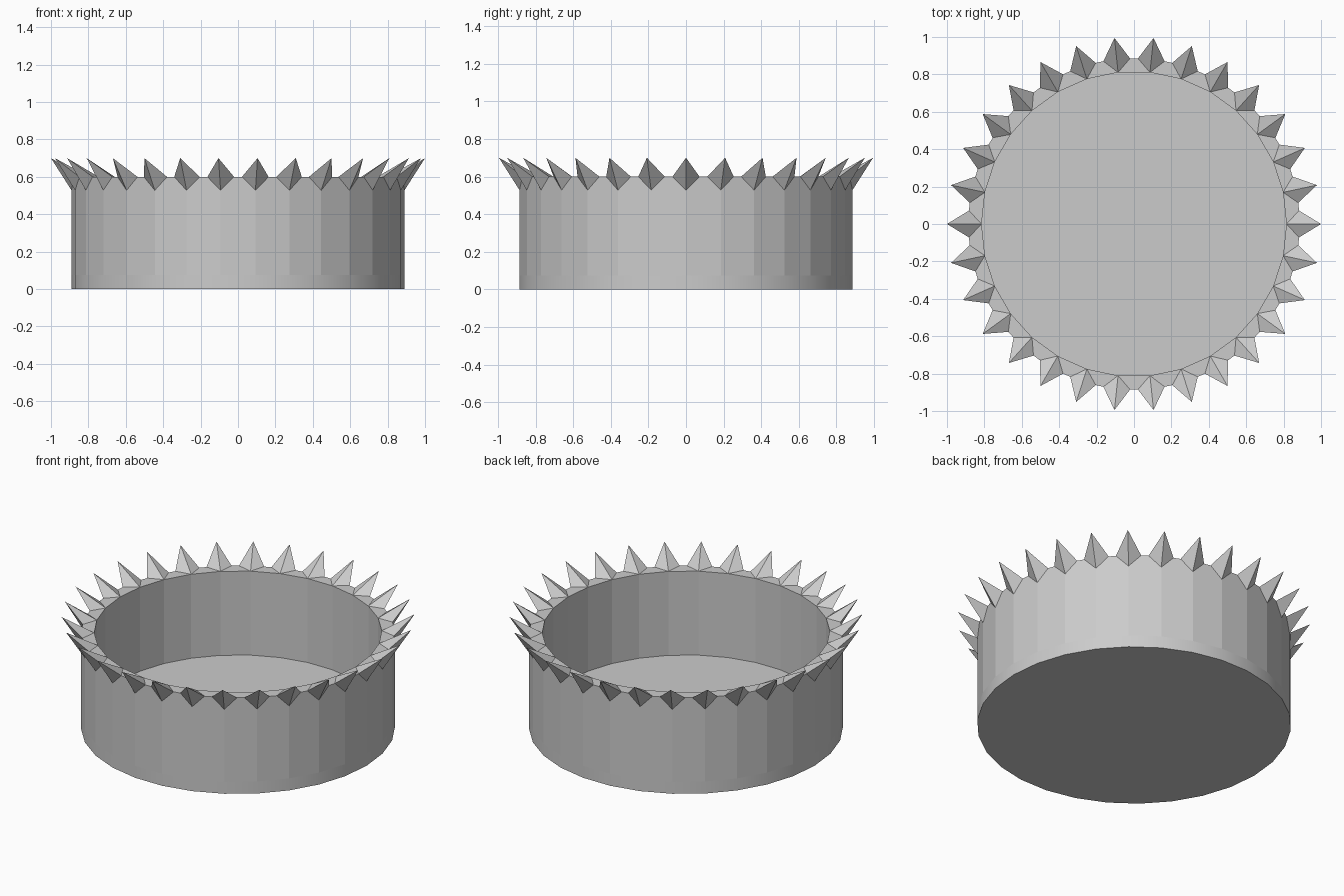
import bpy, bmesh
from math import sin, cos, pi
from mathutils import Vector

if "Cube" in bpy.data.objects:
    bpy.data.objects.remove(bpy.data.objects["Cube"])

N = 30                      # wall sides and spikes
R, RI, H = 0.89, 0.815, 0.6  # outer radius, inner radius, rim height
FLOOR, CUT = 0.075, 0.072   # floor thickness, corner cut for spikes

bm = bmesh.new()


def ring(r, z):
    return [bm.verts.new((r * cos(2 * pi * i / N), r * sin(2 * pi * i / N), z))
            for i in range(N)]


base = ring(R, 0)
band = ring(R, FLOOR)
low = ring(R, H - CUT)       # lower corner of each spike
inner = ring(RI, H)          # inner corner of each spike
floor = ring(RI, FLOOR)
tips = ring(1.0, 0.7)

# side corners of the spikes, lying on the outer rim edges
rim = [Vector((R * cos(2 * pi * i / N), R * sin(2 * pi * i / N), H)) for i in range(N)]
left, right = [], []
for i in range(N):
    nxt, prv = rim[(i + 1) % N] - rim[i], rim[i - 1] - rim[i]
    left.append(bm.verts.new(rim[i] + nxt.normalized() * CUT))
    right.append(bm.verts.new(rim[i] + prv.normalized() * CUT))

# bottom and inner floor
bm.faces.new(base[::-1])
bm.faces.new(floor)

for i in range(N):
    j = (i + 1) % N
    # rounded-looking foot band
    bm.faces.new((base[i], base[j], band[j], band[i])).smooth = True
    # outer wall, rim and inner wall
    bm.faces.new((band[i], band[j], low[j], right[j], left[i], low[i]))
    bm.faces.new((left[i], right[j], inner[j], inner[i]))
    bm.faces.new((inner[i], inner[j], floor[j], floor[i]))
    # spike
    loop = (low[i], left[i], inner[i], right[i])
    for k in range(4):
        bm.faces.new((loop[k], loop[(k + 1) % 4], tips[i]))

bmesh.ops.recalc_face_normals(bm, faces=bm.faces[:])
mesh = bpy.data.meshes.new("spiked_dish")
bm.to_mesh(mesh)
bm.free()
bpy.context.collection.objects.link(bpy.data.objects.new("spiked_dish", mesh))
